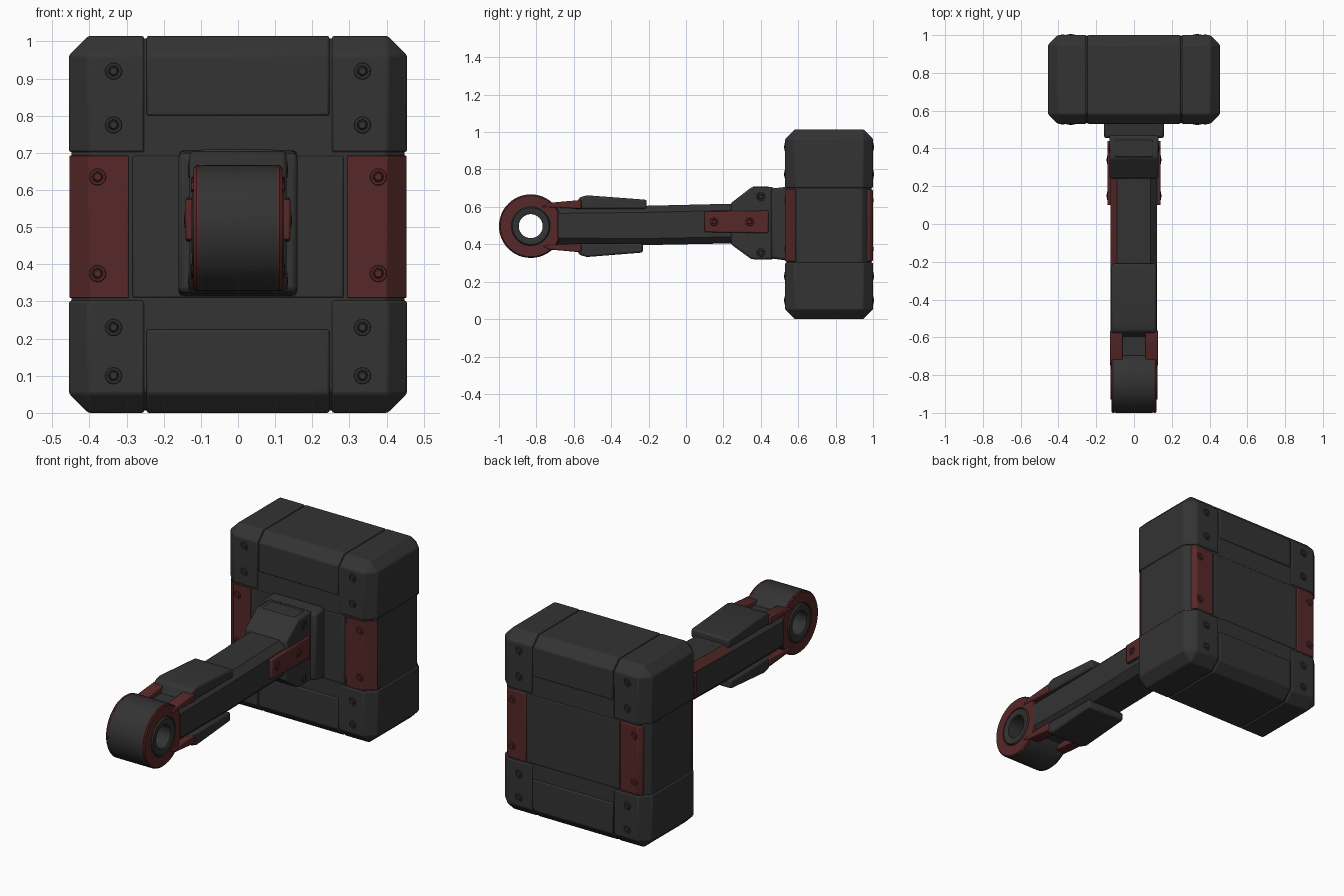
import bpy, bmesh, math
from mathutils import Vector, Matrix

if "Cube" in bpy.data.objects:
    bpy.data.objects.remove(bpy.data.objects["Cube"])


def material(name, rgb):
    m = bpy.data.materials.new(name)
    m.diffuse_color = (*rgb, 1)
    m.use_nodes = True
    m.node_tree.nodes["Principled BSDF"].inputs["Base Color"].default_value = m.diffuse_color
    return m


DARK = material("dark iron", (0.033, 0.033, 0.033))
RED = material("deep red", (0.095, 0.021, 0.021))


def finish(name, bm, mat, bevel=0.0, angle=35):
    bmesh.ops.recalc_face_normals(bm, faces=bm.faces)
    me = bpy.data.meshes.new(name)
    bm.to_mesh(me)
    bm.free()
    ob = bpy.data.objects.new(name, me)
    bpy.context.collection.objects.link(ob)
    me.materials.append(mat)
    if bevel:
        b = ob.modifiers.new("bevel", "BEVEL")
        b.width = bevel
        b.segments = 2
        b.limit_method = "ANGLE"
        b.angle_limit = math.radians(30)
    bpy.ops.object.select_all(action="DESELECT")
    ob.select_set(True)
    bpy.context.view_layer.objects.active = ob
    bpy.ops.object.shade_smooth_by_angle(angle=math.radians(angle))
    return ob


def chunk(name, lo, hi, mat=DARK, inset=0.0, bevel=0.006):
    """Piece of the chamfered hammer head between lo and hi."""
    bm = bmesh.new()
    size = Vector((0.91, 0.47, 1.015)) - Vector((2 * inset,) * 3)
    bmesh.ops.create_cube(bm, size=1, matrix=Matrix.Translation((0, 0.765, 0.5075)) @ Matrix.Diagonal((*size, 1)))
    bmesh.ops.bevel(bm, geom=bm.edges[:], offset=0.052, segments=1, affect="EDGES")
    for axis in range(3):
        for limit, sign in ((lo[axis], -1), (hi[axis], 1)):
            co, no = Vector(), Vector()
            co[axis], no[axis] = limit, sign
            r = bmesh.ops.bisect_plane(bm, geom=bm.verts[:] + bm.edges[:] + bm.faces[:],
                                       plane_co=co, plane_no=no, clear_outer=True)
            cut = [e for e in r["geom_cut"] if isinstance(e, bmesh.types.BMEdge)]
            if cut:
                bmesh.ops.edgeloop_fill(bm, edges=cut)
    return finish(name, bm, mat, bevel)


def prism(name, yz, x0, x1, mat=DARK, bevel=0.006, chamfer=0.0, cuts=()):
    """Side profile extruded along x, optionally with chamfered long edges."""
    bm = bmesh.new()
    f = bm.faces.new([bm.verts.new((x0, y, z)) for y, z in yz])
    r = bmesh.ops.extrude_face_region(bm, geom=[f])
    bmesh.ops.translate(bm, vec=(x1 - x0, 0, 0), verts=[v for v in r["geom"] if isinstance(v, bmesh.types.BMVert)])
    bmesh.ops.recalc_face_normals(bm, faces=bm.faces)
    if chamfer:
        side = [e for e in bm.edges if abs(e.verts[0].co.x - e.verts[1].co.x) < 1e-5]
        bmesh.ops.bevel(bm, geom=side, offset=chamfer, segments=1, affect="EDGES")
    for y in cuts:
        bmesh.ops.bisect_plane(bm, geom=bm.verts[:] + bm.edges[:] + bm.faces[:], plane_co=(0, y, 0), plane_no=(0, 1, 0))
    return finish(name, bm, mat, bevel)


def lathe(name, profile, centre, axis, mat=DARK, steps=48, closed=True, angle=35):
    """Revolve (offset along axis, radius) points."""
    bm = bmesh.new()
    rings = []
    q = Vector((0, 0, 1)).rotation_difference(Vector(axis))
    for i in range(steps):
        a = 2 * math.pi * i / steps
        rings.append([bm.verts.new(Vector(centre) + q @ Vector((r * math.cos(a), r * math.sin(a), h))) for h, r in profile])
    n = len(profile)
    for i in range(steps):
        a, b = rings[i], rings[(i + 1) % steps]
        for j in range(n if closed else n - 1):
            k = (j + 1) % n
            bm.faces.new((a[j], a[k], b[k], b[j]))
    if not closed:
        bm.faces.new([r[-1] for r in rings])
    return finish(name, bm, mat, 0, angle)


def bolt(name, centre, axis, mat=DARK):
    lathe(name, [(-0.004, 0.025), (0.003, 0.021), (0.003, 0.015), (-0.002, 0.013), (0.005, 0.009)],
          centre, axis, mat, 16, False)


# Hammer head: core, corner caps, end bands
BIG = 2
chunk("head_core", (-BIG,) * 3, (BIG,) * 3, inset=0.007)
for s, side in ((-1, "left"), (1, "right")):
    xs = sorted((s * 0.253, s * BIG))
    for z0, z1, level in ((-BIG, 0.302, "lower"), (0.702, BIG, "upper")):
        chunk(f"corner_cap_{level}_{side}", (xs[0], -BIG, z0), (xs[1], BIG, z1))
    # Red inlays on the front (wrapping the chamfer) and on the back
    xs = sorted((s * 0.295, s * BIG))
    chunk(f"front_inlay_{side}", (xs[0], -BIG, 0.309), (xs[1], 0.588, 0.693), RED, 0.002)
    xs = sorted((s * 0.29, s * 0.42))
    chunk(f"back_inlay_{side}", (xs[0], 0.96, 0.309), (xs[1], BIG, 0.693), RED, 0.001)
    # Bolts on caps and inlays
    for y, ny, face in ((0.53, -1, "front"), (1.0, 1, "back")):
        for i, z in enumerate((0.10, 0.23, 0.775, 0.92)):
            bolt(f"cap_bolt_{face}_{side}_{i}", (s * 0.335, y, z), (0, ny, 0))
        for i, z in enumerate((0.375, 0.635)):
            bolt(f"inlay_bolt_{face}_{side}_{i}", (s * 0.378, y - ny * 0.002, z), (0, ny, 0), RED)
for z0, z1, level in ((-BIG, 0.224, "lower"), (0.80, BIG, "upper")):
    chunk(f"end_band_{level}", (-0.246, -BIG, z0), (0.246, BIG, z1))
chunk("middle_panel", (-0.285, -BIG, 0.309), (0.285, BIG, 0.693), inset=0.004)

# Shaft with red chamfers on its left side
shaft = prism("shaft", [(-0.72, 0.60), (-0.25, 0.605), (0.25, 0.617), (0.46, 0.62),
                        (0.46, 0.40), (0.25, 0.405), (-0.25, 0.395), (-0.72, 0.40)],
              -0.125, 0.122, bevel=0, chamfer=0.035, cuts=(-0.22,))
shaft.data.materials.append(RED)
for p in shaft.data.polygons:
    if p.normal.x < -0.4 and abs(p.normal.z) > 0.4 and p.center.y > -0.22:
        p.material_index = 1

# Socket joining shaft to head
prism("socket_flange", [(0.455, 0.325), (0.545, 0.312), (0.545, 0.708), (0.455, 0.698)], -0.16, 0.16, bevel=0.014)
prism("socket_wedge", [(0.24, 0.62), (0.35, 0.705), (0.47, 0.705), (0.47, 0.32), (0.35, 0.32), (0.24, 0.40)],
      -0.13, 0.13, bevel=0.01)
prism("socket_top_pad", [(0.27, 0.62), (0.355, 0.69), (0.355, 0.709), (0.445, 0.709), (0.445, 0.6)], -0.1, 0.1)
for s, side in ((-1, "left"), (1, "right")):
    prism(f"side_plate_{side}", [(0.10, 0.465), (0.44, 0.46), (0.44, 0.58), (0.10, 0.575)], s * 0.11, s * 0.141, RED)
    for i, y in enumerate((0.15, 0.34)):
        bolt(f"plate_bolt_{side}_{i}", (s * 0.141, y, 0.52), (s, 0, 0), RED)
    for i, z in enumerate((0.355, 0.655)):
        bolt(f"socket_bolt_{side}_{i}", (s * 0.13, 0.40, z), (s, 0, 0))

# Grip pads and red arms, above and below the shaft
for m, level in ((1, "upper"), (-1, "lower")):
    def flip(pts):
        return [(y, 0.497 + m * (z - 0.497)) for y, z in pts]
    end = -0.21 if m > 0 else -0.23
    prism(f"grip_pad_{level}", flip([(-0.60, 0.59), (-0.57, 0.65), (-0.53, 0.662), (end, 0.638), (end, 0.59), (-0.57, 0.60)][:5]),
          -0.118, 0.118, bevel=0.01)
    for s, side in ((-1, "left"), (1, "right")):
        prism(f"red_arm_{level}_{side}", flip([(-0.77, 0.60), (-0.56, 0.59), (-0.56, 0.637), (-0.73, 0.622)]),
              s * 0.06, s * 0.126, RED)

# Pommel eye: dark barrel, red side rings, raised bushing
EYE = (0, -0.83, 0.497)
lathe("eye_barrel", [(-0.115, 0.075), (-0.115, 0.168), (-0.09, 0.17), (0.09, 0.17), (0.115, 0.168), (0.115, 0.075)], EYE, (1, 0, 0))
lathe("eye_bushing", [(-0.12, 0.064), (-0.124, 0.070), (-0.124, 0.098), (-0.112, 0.106),
                      (0.112, 0.106), (0.124, 0.098), (0.124, 0.070), (0.12, 0.064)], EYE, (1, 0, 0))
for s, side in ((-1, "left"), (1, "right")):
    lathe(f"eye_red_ring_{side}", [(s * 0.105, 0.107), (s * 0.12, 0.107), (s * 0.12, 0.163), (s * 0.112, 0.17), (s * 0.105, 0.17)],
          EYE, (1, 0, 0), RED)
